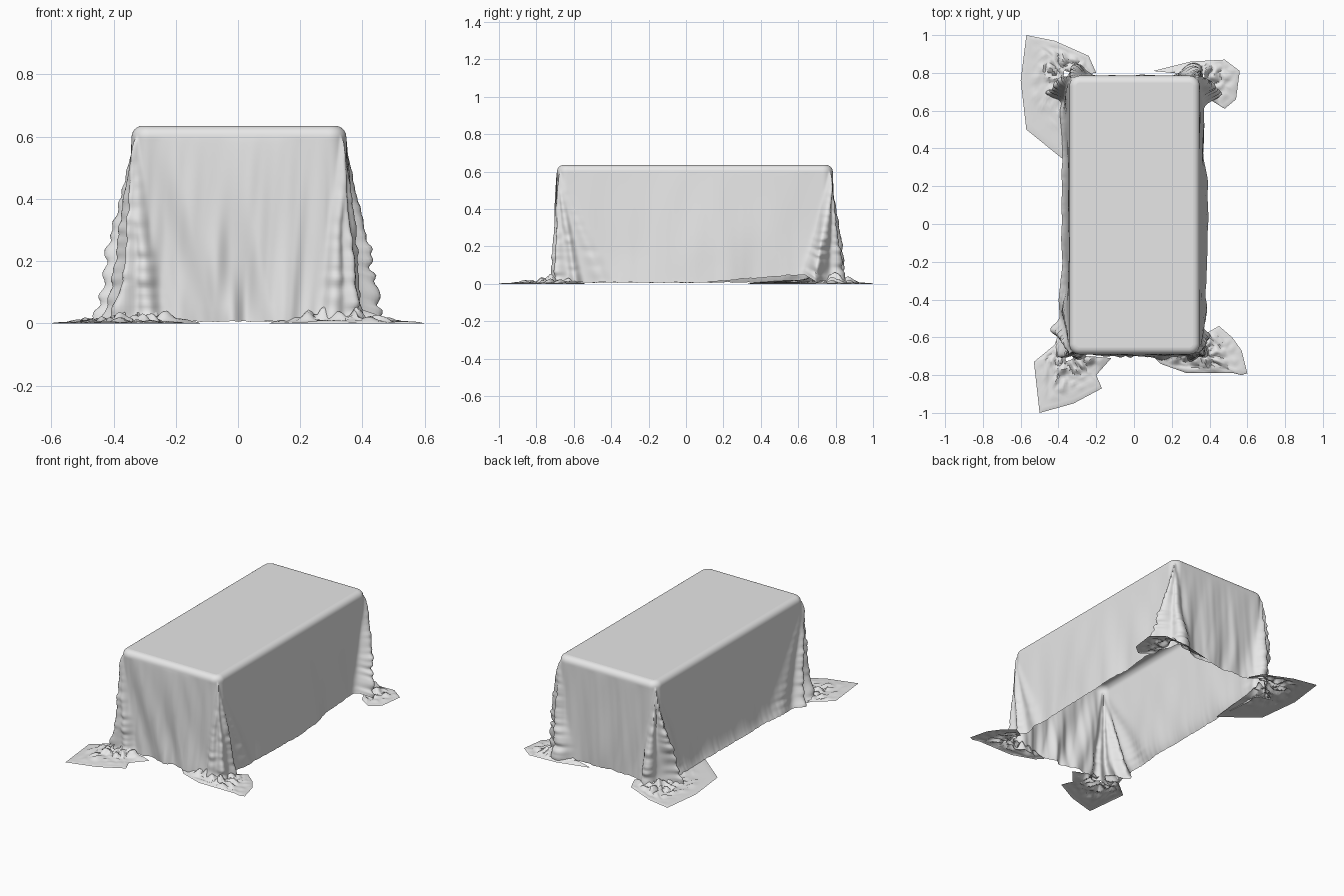
import bpy
import math
from mathutils import Vector, noise

if "Cube" in bpy.data.objects:
    bpy.data.objects.remove(bpy.data.objects["Cube"], do_unlink=True)

# Overall size of the covered table
LEFT, RIGHT, FRONT, BACK = 0.348, -0.342, -0.69, 0.785
TOP, EDGE, CORNER = 0.635, 0.036, 0.055
WIDTH, LENGTH = LEFT - RIGHT, BACK - FRONT
AROUND, DOWN, ARC = 640, 64, 6
PERIMETER = 2 * (WIDTH + LENGTH)

# Distance of each corner along the perimeter, counter-clockwise from above
CORNERS = {
    "front_right": 0.0,
    "front_left": WIDTH,
    "back_left": WIDTH + LENGTH,
    "back_right": 2 * WIDTH + LENGTH,
}

# Corner pleats: sideways drift at the hem, width, how far they stand out
PLEATS = {
    "front_right": [(-0.3, 0.08, 0.02), (-0.13, 0.04, 0.06), (-0.02, 0.03, 0.07), (0.06, 0.035, 0.045)],
    "front_left": [(-0.06, 0.03, 0.035), (0.02, 0.03, 0.05), (0.11, 0.03, 0.04), (0.24, 0.05, 0.015)],
    "back_left": [(-0.1, 0.04, 0.1), (0.04, 0.05, 0.06)],
    "back_right": [(-0.06, 0.035, 0.06), (0.09, 0.03, 0.09), (0.2, 0.05, 0.015)],
}

# Outer outlines of the cloth corners lying on the floor
PUDDLES = {
    "front_right": [(-.4, -.58), (-.42, -.64), (-.53, -.73), (-.5, -1), (-.32, -.95),
                    (-.17, -.87), (-.2, -.8), (-.12, -.71)],
    "front_left": [(.1, -.7), (.14, -.74), (.28, -.79), (.53, -.79), (.57, -.8), (.6, -.79),
                   (.57, -.67), (.52, -.6), (.45, -.54), (.38, -.58)],
    "back_left": [(.4, .66), (.48, .61), (.54, .66), (.56, .81),
                  (.48, .87), (.3, .86), (.1, .81)],
    "back_right": [(-.2, .8), (-.24, .89), (-.42, .97), (-.57, 1),
                   (-.6, .76), (-.57, .5), (-.36, .33)],
}

CENTRES = {
    "front_right": (RIGHT, FRONT),
    "front_left": (LEFT, FRONT),
    "back_left": (LEFT, BACK),
    "back_right": (RIGHT, BACK),
}

cloth = bpy.data.materials.new("light_grey_cloth")
cloth.use_nodes = True
grey = (0.8, 0.8, 0.8, 1)
cloth.diffuse_color = grey
cloth.node_tree.nodes["Principled BSDF"].inputs["Base Color"].default_value = grey


def make_object(name, verts, faces, angle):
    mesh = bpy.data.meshes.new(name)
    mesh.from_pydata(verts, [], faces)
    mesh.materials.append(cloth)
    obj = bpy.data.objects.new(name, mesh)
    bpy.context.collection.objects.link(obj)
    bpy.ops.object.select_all(action="DESELECT")
    obj.select_set(True)
    bpy.context.view_layer.objects.active = obj
    bpy.ops.object.shade_smooth_by_angle(angle=math.radians(angle))
    return obj


def clamp(value, low, high):
    return max(low, min(high, value))


def bell(distance, width):
    return math.exp(-(distance / width) ** 2)


def outline(s):
    """Core point and outward direction on the rounded table outline."""
    if s < WIDTH:
        p = Vector((RIGHT + s, FRONT))
    elif s < WIDTH + LENGTH:
        p = Vector((LEFT, FRONT + s - WIDTH))
    elif s < 2 * WIDTH + LENGTH:
        p = Vector((LEFT - (s - WIDTH - LENGTH), BACK))
    else:
        p = Vector((RIGHT, BACK - (s - 2 * WIDTH - LENGTH)))
    core = Vector((clamp(p.x, RIGHT + CORNER, LEFT - CORNER),
                   clamp(p.y, FRONT + CORNER, BACK - CORNER)))
    return core, (p - core).normalized()


def offset_from(s, corner):
    """Signed distance along the perimeter from a corner."""
    return (s - corner + PERIMETER / 2) % PERIMETER - PERIMETER / 2


def fold(s, t, core, out):
    """How far the hanging cloth stands out at depth t."""
    amount = 0.0
    for name, corner in CORNERS.items():
        d = offset_from(s, corner)
        for drift, width, reach in PLEATS[name]:
            # Each pleat sways a little and has a ragged ridge
            sway = 0.02 * noise.noise(Vector((corner, drift * 30, t * 3)))
            ragged = 1 + 0.3 * noise.noise(Vector((corner, drift * 30, t * 19)))
            spread = width * (0.25 + 0.75 * t)
            amount += reach * ragged * t ** 0.75 * bell(d - (drift + sway) * t, spread)
    # Long hanging waves: strongest at the front, weakest on the long sides
    front, back = max(0, -out.y), max(0, out.y)
    wave = 0.01 + 0.03 * front + 0.01 * back
    drape = noise.noise(Vector((core.x * 10 - t * 1.2, core.y * 7, t * 1.1)))
    ripple = noise.noise(Vector((core.x * 24 + t, core.y * 10, t * 0.9 + 7)))
    amount += wave * t ** 0.7 * (drape + 0.35 * ripple)
    # The left side bellies out, the right side kicks out just above the floor
    left, right = max(0, out.x), max(0, -out.x)
    amount += left * t * (0.012 + 0.035 * bell(core.y, 0.4))
    amount += right * (0.015 * t + 0.025 * t ** 12)
    return amount


def hem_height(core, out):
    height = 0.005 + 0.008 * abs(noise.noise(Vector((core.x * 25, core.y * 25, 0))))
    # The left hem lifts towards the back, then drops at the corner pleat
    lift = clamp((core.y - 0.08) / 0.5, 0, 1) * clamp((0.7 - core.y) / 0.06, 0, 1)
    return height + 0.04 * lift * max(0, out.x)


# Draped cover: flat top, rounded rim and hanging skirt in one surface
verts, faces = [], []
samples = [(i + 0.5) * PERIMETER / AROUND for i in range(AROUND)]
path = [(s, *outline(s)) for s in samples]
for k in range(ARC + 1):
    a = k / ARC * math.pi / 2
    for s, core, out in path:
        p = core + out * (CORNER - EDGE + EDGE * math.sin(a))
        verts.append((p.x, p.y, TOP - EDGE + EDGE * math.cos(a)))
for k in range(1, DOWN + 1):
    t = k / DOWN
    for s, core, out in path:
        p = core + out * (CORNER + fold(s, t, core, out))
        z = (TOP - EDGE) * (1 - t) + hem_height(core, out) * t
        verts.append((p.x, p.y, z))
faces.append(list(range(AROUND)))
for k in range(ARC + DOWN):
    for i in range(AROUND):
        a, b = k * AROUND + i, k * AROUND + (i + 1) % AROUND
        faces.append((a, a + AROUND, b + AROUND, b))
cover = make_object("draped_cover", verts, faces, 60)
cover.data.polygons[0].use_smooth = False


# Floor corners: crumpled near the table, flat at the outer edge
def floor_corner(name, steps=8, rings=18):
    centre = Vector(CENTRES[name])
    points = [Vector(p) for p in PUDDLES[name]]
    edge = [a.lerp(b, i / steps) for a, b in zip(points, points[1:]) for i in range(steps)]
    edge.append(points[-1])
    verts, faces, count = [], [], len(edge)
    for k in range(rings + 1):
        r = 0.12 + 0.88 * k / rings
        for p in edge:
            q = centre.lerp(p, r)
            gap = (q - centre).length
            # Cloth climbs where it meets the skirt and wrinkles around it
            beyond = max(q.x - LEFT, RIGHT - q.x, q.y - BACK, FRONT - q.y, 0)
            lump = abs(noise.noise(Vector((q.x * 20, q.y * 20, 5))))
            rise = 0.02 * bell(beyond, 0.05) + 0.08 * lump * bell(gap, 0.2)
            verts.append((q.x, q.y, 0.003 + rise * (1 - r * r) if k < rings else 0))
    for k in range(rings):
        for i in range(count - 1):
            a = k * count + i
            faces.append((a, a + count, a + count + 1, a + 1))
    make_object(name + "_floor_corner", verts, faces, 40)


for corner_name in PUDDLES:
    floor_corner(corner_name)
